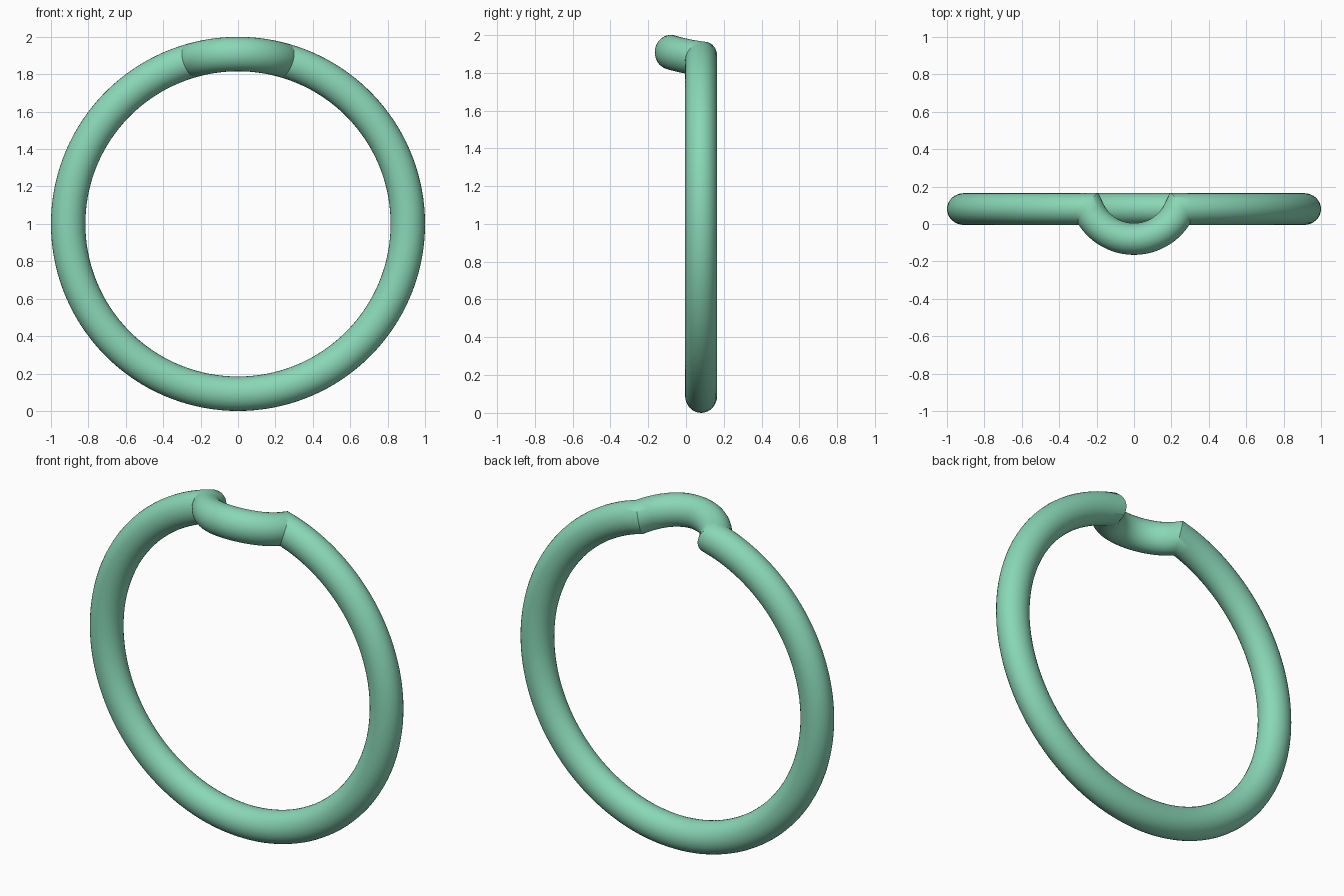
import bpy, bmesh
from math import sin, cos, pi, atan2, hypot, radians

if "Cube" in bpy.data.objects:
    bpy.data.objects.remove(bpy.data.objects["Cube"])

RADIAL, DEPTH = 0.092, 0.085      # half thickness of the tube
MID = 1.0 - RADIAL                # ring centreline radius
RING_Y = 0.08                     # ring plane
BUMP_Y, BUMP_R = 0.19, 0.27       # centre and radius of the bowed section
SIDES, RING_N, BUMP_N = 32, 128, 28

# Centreline unrolled around the ring: (arc length from the top, y)
half = atan2((BUMP_R**2 - (BUMP_Y - RING_Y)**2)**0.5, BUMP_Y - RING_Y)
path = []
for i in range(BUMP_N + 1):
    a = -half + 2 * half * i / BUMP_N
    path.append((BUMP_R * sin(a), BUMP_Y - BUMP_R * cos(a)))
s0 = path[-1][0]
total = 2 * pi * MID
for i in range(1, RING_N):
    path.append((s0 + (total - 2 * s0) * i / RING_N, RING_Y))


def mitre(i):
    """Sideways offset direction at a path point, lengthened at corners."""
    n = len(path)
    p, q, r = path[i - 1], path[i], path[(i + 1) % n]
    dirs = []
    for a, b in ((p, q), (q, r)):
        ds = (b[0] - a[0] + total / 2) % total - total / 2
        dy = b[1] - a[1]
        l = hypot(ds, dy)
        dirs.append((-dy / l, ds / l))
    mx, my = dirs[0][0] + dirs[1][0], dirs[0][1] + dirs[1][1]
    k = 2 / (mx * mx + my * my)
    return mx * k, my * k


# Sweep the oval section along the path and wrap it around the ring
bm = bmesh.new()
loops = []
for i, (s, y) in enumerate(path):
    nx, ny = mitre(i)
    loop = []
    for j in range(SIDES):
        t = 2 * pi * j / SIDES
        u, r = DEPTH * cos(t), MID + RADIAL * sin(t)
        ang = (s + nx * u) / MID
        loop.append(bm.verts.new((r * sin(ang), y + ny * u, 1 + r * cos(ang))))
    loops.append(loop)
for i, a in enumerate(loops):
    b = loops[(i + 1) % len(loops)]
    for j in range(SIDES):
        k = (j + 1) % SIDES
        bm.faces.new((a[j], a[k], b[k], b[j]))
bmesh.ops.recalc_face_normals(bm, faces=bm.faces)

mesh = bpy.data.meshes.new("bowed_ring")
bm.to_mesh(mesh)
bm.free()
ring = bpy.data.objects.new("bowed_ring", mesh)
bpy.context.collection.objects.link(ring)

# Green material
mat = bpy.data.materials.new("green")
mat.diffuse_color = (0.25, 0.68, 0.47, 1)
mat.use_nodes = True
mat.node_tree.nodes["Principled BSDF"].inputs["Base Color"].default_value = mat.diffuse_color
mesh.materials.append(mat)

bpy.context.view_layer.objects.active = ring
ring.select_set(True)
bpy.ops.object.shade_smooth_by_angle(angle=radians(45))
